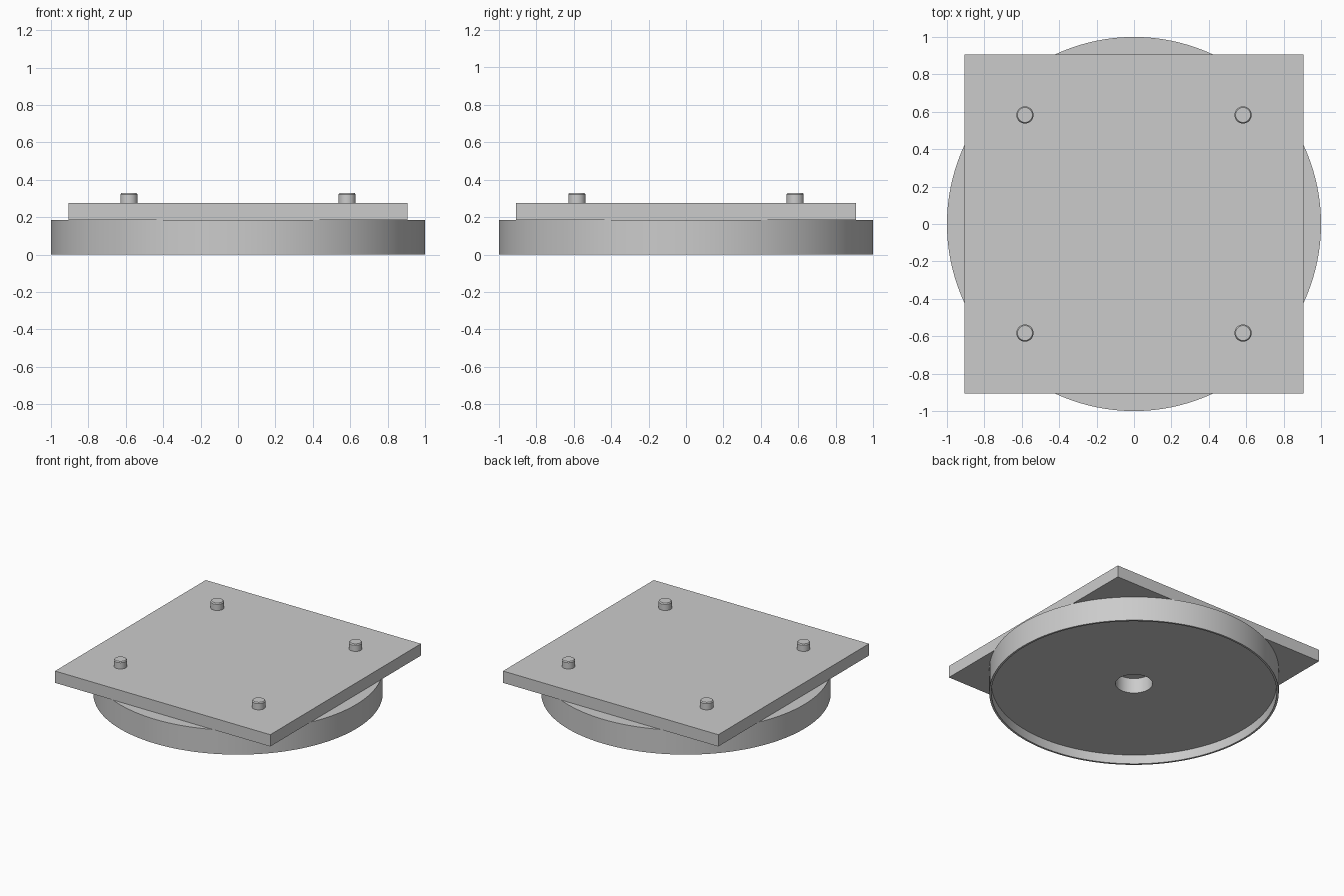
import bpy, bmesh, math
from mathutils import Matrix, Vector

cube = bpy.data.objects.get("Cube")
if cube:
    bpy.data.objects.remove(cube, do_unlink=True)

grey = bpy.data.materials.new("plain grey")
grey.use_nodes = True
colour = (0.6, 0.6, 0.6, 1)
grey.diffuse_color = colour
grey.node_tree.nodes["Principled BSDF"].inputs["Base Color"].default_value = colour


def finish(name, bm, smooth=True):
    bmesh.ops.recalc_face_normals(bm, faces=bm.faces)
    mesh = bpy.data.meshes.new(name)
    bm.to_mesh(mesh)
    bm.free()
    mesh.materials.append(grey)
    obj = bpy.data.objects.new(name, mesh)
    bpy.context.collection.objects.link(obj)
    if smooth:
        bpy.ops.object.select_all(action="DESELECT")
        obj.select_set(True)
        bpy.context.view_layer.objects.active = obj
        bpy.ops.object.shade_smooth_by_angle(angle=math.radians(30))
    return obj


def lathe(name, profile, steps, closed, centre=(0, 0)):
    """Revolve an (r, z) profile around a vertical axis."""
    bm = bmesh.new()
    verts = [bm.verts.new((r, 0, z)) for r, z in profile]
    pairs = list(zip(verts, verts[1:]))
    if closed:
        pairs.append((verts[-1], verts[0]))
    edges = [bm.edges.new(p) for p in pairs]
    bmesh.ops.spin(bm, geom=verts + edges, cent=(0, 0, 0), axis=(0, 0, 1),
                   angle=math.tau, steps=steps, use_merge=True)
    bmesh.ops.remove_doubles(bm, verts=bm.verts, dist=0.0005)
    bmesh.ops.translate(bm, verts=bm.verts, vec=Vector((*centre, 0)))
    return finish(name, bm)


# Round base: thin rim around a recessed underside, hole in the middle
BASE_TOP, PLATE_TOP, RECESS = 0.185, 0.275, 0.07
HOLE, RIM = 0.128, 0.985
lathe("round_base", [(HOLE, RECESS), (RIM, RECESS), (RIM, 0), (1, 0),
                     (1, BASE_TOP), (HOLE, BASE_TOP)], 128, True)

# Square plate resting on the base
bm = bmesh.new()
bmesh.ops.create_cube(bm, size=1, matrix=Matrix.Translation(
    (0, 0, (BASE_TOP + PLATE_TOP) / 2)) @ Matrix.Diagonal(
    (1.815, 1.815, PLATE_TOP - BASE_TOP, 1)))
finish("square_plate", bm, smooth=False)

# Four locating pegs with slightly eased tops
for side, sx in (("left", 1), ("right", -1)):
    for end, sy in (("front", -1), ("back", 1)):
        lathe(f"{end}_{side}_peg", [(0, 0.26), (0.046, 0.26), (0.046, 0.322),
                                    (0.04, 0.33), (0, 0.33)],
              32, False, (sx * 0.583, sy * 0.583))
